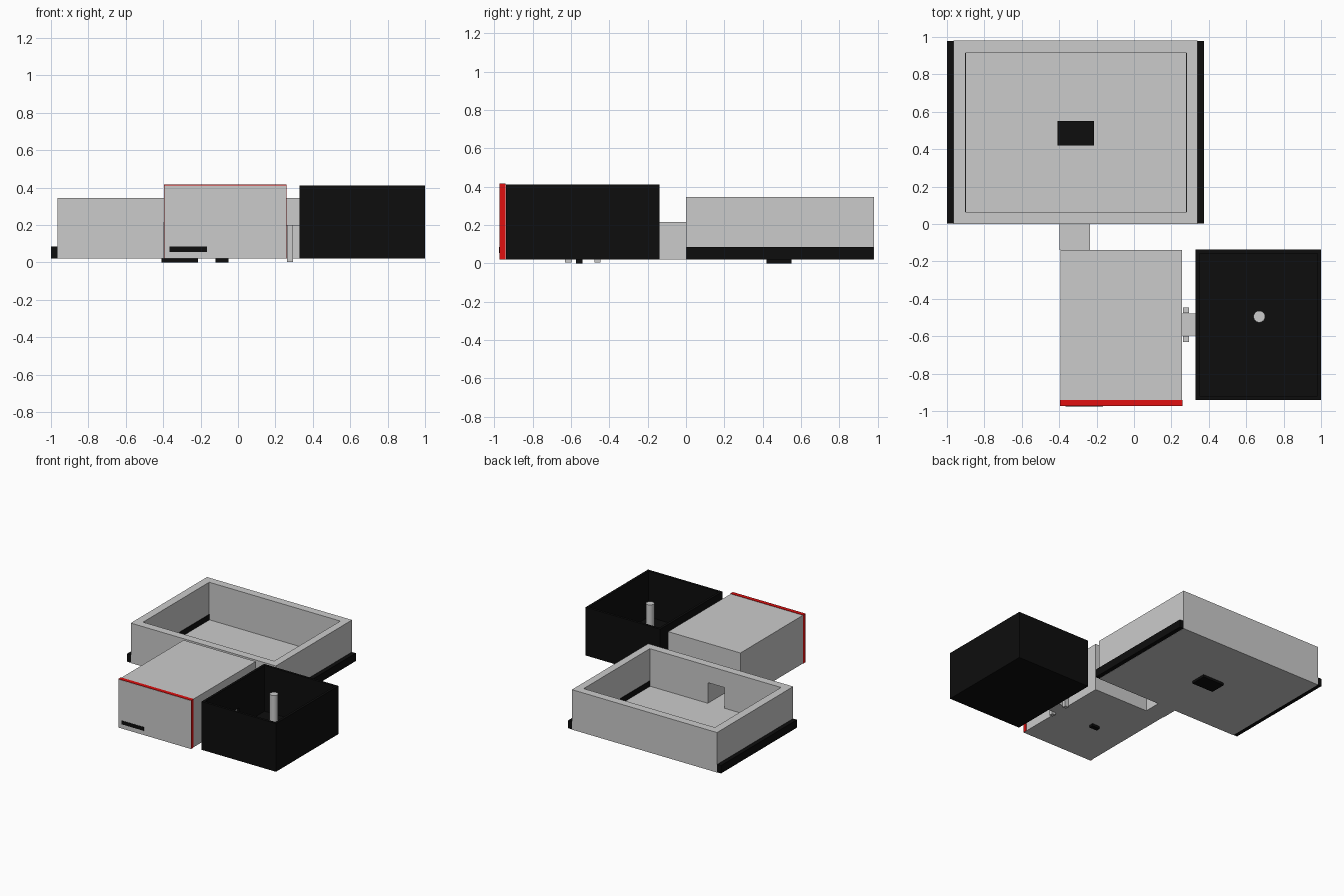
import bpy
from math import pi

if "Cube" in bpy.data.objects:
    bpy.data.objects.remove(bpy.data.objects["Cube"])


def material(name, rgb):
    m = bpy.data.materials.new(name)
    m.diffuse_color = (*rgb, 1)
    m.use_nodes = True
    m.node_tree.nodes["Principled BSDF"].inputs["Base Color"].default_value = m.diffuse_color
    return m


BLACK = material("black", (0.004, 0.004, 0.004))
RED = material("red", (0.75, 0.005, 0.005))


def box(name, x, y, z, mat=None):
    """Box from (min, max) ranges on each axis."""
    bpy.ops.mesh.primitive_cube_add(size=1, location=[(a + b) / 2 for a, b in (x, y, z)])
    ob = bpy.context.object
    ob.name = name
    ob.scale = [b - a for a, b in (x, y, z)]
    bpy.ops.object.transform_apply(location=False, rotation=False, scale=True)
    if mat:
        ob.data.materials.append(mat)
    return ob


def cut(ob, x, y, z):
    """Subtract a box from an object."""
    cutter = box("cutter", x, y, z, ob.active_material)
    cutter.hide_render = True
    mod = ob.modifiers.new("cut", 'BOOLEAN')
    mod.operation = 'DIFFERENCE'
    mod.solver = 'EXACT'
    mod.object = cutter
    bpy.context.view_layer.objects.active = ob
    bpy.ops.object.modifier_apply(modifier=mod.name)
    bpy.data.objects.remove(cutter, do_unlink=True)


# doorway openings shared by rooms and passages
BACK_X, BACK_Z = (-0.39, -0.242), (0.04, 0.208)
SIDE_Y, SIDE_Z = (-0.588, -0.485), (0.04, 0.192)

# large open tray with doorway in its front wall
tray = box("large_tray", (-0.965, 0.34), (0, 0.98), (0.02, 0.345))
cut(tray, (-0.9, 0.28), (0.065, 0.915), (0.04, 0.5))
cut(tray, BACK_X, (-0.05, 0.1), BACK_Z)

# black side rails that pass through the tray walls
box("left_rail", (-1, -0.897), (0.002, 0.978), (0.021, 0.085), BLACK)
box("right_rail", (0.277, 0.375), (0.002, 0.978), (0.021, 0.085), BLACK)
box("tray_block", (-0.41, -0.215), (0.42, 0.55), (0, 0.06), BLACK)

# closed grey room, hollow, with doorways at back and right
room = box("closed_room", (-0.393, 0.257), (-0.974, -0.138), (0.02, 0.412))
cut(room, (-0.365, 0.23), (-0.94, -0.165), (0.04, 0.385))
cut(room, BACK_X[:1] + BACK_X[1:], (-0.2, -0.1), BACK_Z)
cut(room, (0.2, 0.3), SIDE_Y, SIDE_Z)

# red band round the front edge of the room, open underneath
band = box("front_red_band", (-0.396, 0.26), (-0.972, -0.941), (0.02, 0.415), RED)
cut(band, (-0.392, 0.256), (-1.1, -0.8), (-0.1, 0.411))

# front slot plate and small foot
box("front_slot", (-0.365, -0.165), (-0.976, -0.96), (0.055, 0.085), BLACK)
box("room_foot", (-0.12, -0.05), (-0.575, -0.54), (0, 0.025), BLACK)

# passage from room to tray
passage = box("back_passage", (-0.397, -0.235), (-0.138, 0), (0.02, 0.215))
cut(passage, BACK_X, (-0.2, 0.1), BACK_Z)

# passage from room to black bin, with two door posts
link = box("side_passage", (0.257, 0.33), (-0.595, -0.478), (0.02, 0.2))
cut(link, (0.2, 0.4), SIDE_Y, SIDE_Z)
for name, y in (("front_door_post", (-0.63, -0.598)), ("back_door_post", (-0.476, -0.447))):
    box(name, (0.262, 0.294), y, (0.003, 0.2))

# open black bin with doorway on its left
black_bin = box("black_bin", (0.33, 1), (-0.94, -0.137), (0.02, 0.412), BLACK)
cut(black_bin, (0.35, 0.98), (-0.92, -0.157), (0.04, 0.6))
cut(black_bin, (0.3, 0.4), SIDE_Y, SIDE_Z)

# round post standing in the bin
bpy.ops.mesh.primitive_cylinder_add(vertices=32, radius=0.031, depth=0.375,
                                    location=(0.67, -0.495, 0.2085))
bpy.context.object.name = "bin_post"
bpy.ops.object.shade_smooth_by_angle(angle=pi / 6)
